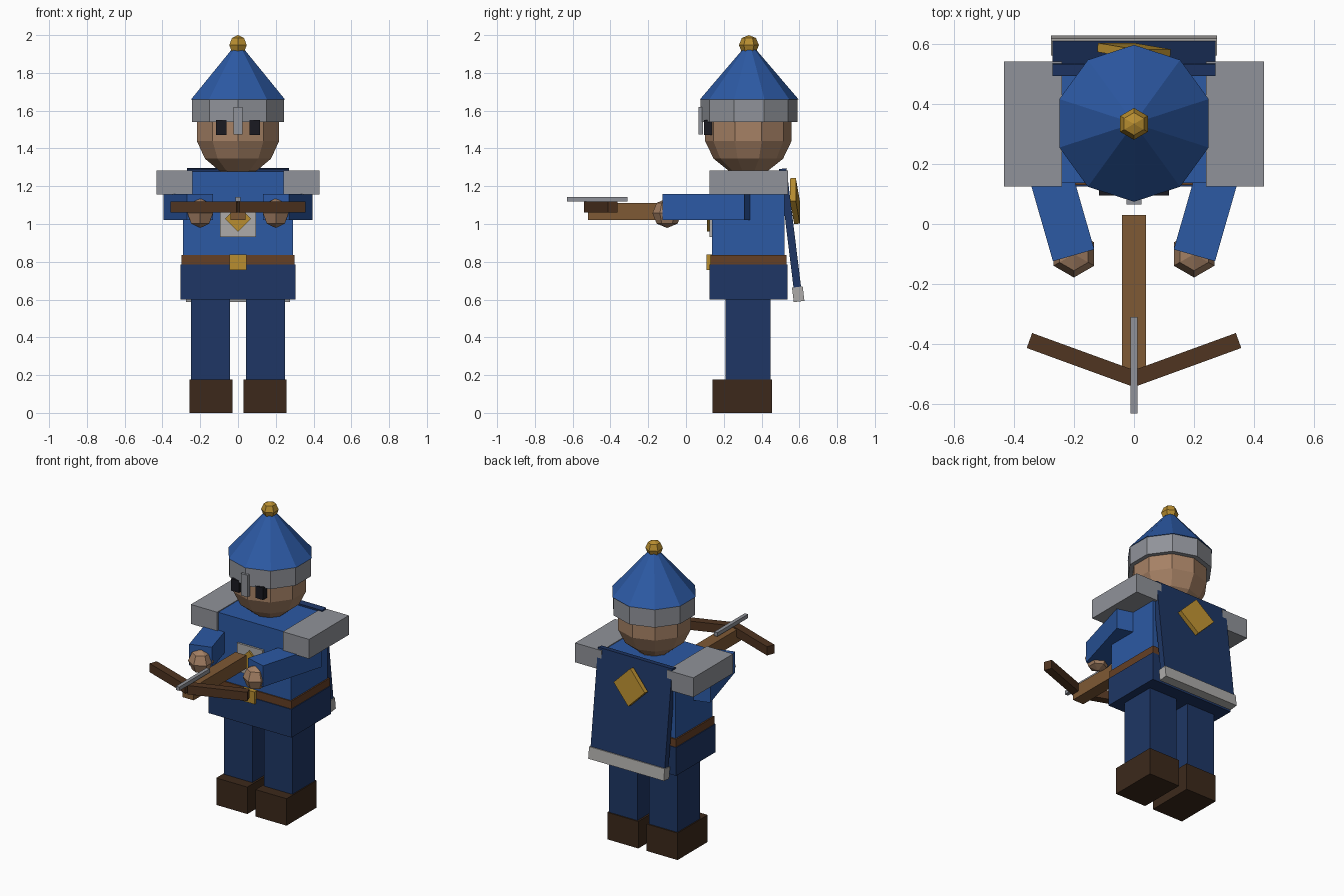
import bpy, bmesh
from math import radians
from mathutils import Matrix, Euler

if "Cube" in bpy.data.objects:
    bpy.data.objects.remove(bpy.data.objects["Cube"])


def mat(name, r, g, b):
    m = bpy.data.materials.new(name)
    m.diffuse_color = (r, g, b, 1)
    m.use_nodes = True
    m.node_tree.nodes["Principled BSDF"].inputs["Base Color"].default_value = m.diffuse_color
    return m


BLUE = mat("blue_cloth", 0.025, 0.10, 0.37)
NAVY = mat("navy_cloth", 0.013, 0.037, 0.13)
SKIN = mat("skin", 0.38, 0.22, 0.13)
BOOT = mat("boot_leather", 0.045, 0.022, 0.011)
LEATHER = mat("belt_leather", 0.13, 0.05, 0.018)
WOOD = mat("wood", 0.21, 0.10, 0.035)
DARKWOOD = mat("dark_wood", 0.08, 0.035, 0.015)
GOLD = mat("gold", 0.48, 0.27, 0.03)
STEEL = mat("steel", 0.28, 0.29, 0.32)
PALE = mat("pale_cloth", 0.42, 0.41, 0.40)
BLACK = mat("eye_black", 0.01, 0.01, 0.015)


def finish(name, bm, m):
    me = bpy.data.meshes.new(name)
    bm.to_mesh(me)
    bm.free()
    me.materials.append(m)
    ob = bpy.data.objects.new(name, me)
    bpy.context.collection.objects.link(ob)
    return ob


def box(name, c, size, m, rot=(0, 0, 0)):
    bm = bmesh.new()
    e = Euler([radians(a) for a in rot])
    bmesh.ops.create_cube(bm, size=1, matrix=Matrix.LocRotScale(c, e, size))
    return finish(name, bm, m)


def span(name, x, y, z, m):
    """Axis-aligned box from (min, max) pairs."""
    return box(name, [(a + b) / 2 for a, b in (x, y, z)],
               [b - a for a, b in (x, y, z)], m)


def ball(name, c, r, seg, rings, m):
    bm = bmesh.new()
    bmesh.ops.create_uvsphere(bm, u_segments=seg, v_segments=rings, radius=r,
                              matrix=Matrix.Translation(c))
    return finish(name, bm, m)


def cone(name, y, z0, z1, r0, r1, seg, m):
    bm = bmesh.new()
    bmesh.ops.create_cone(bm, cap_ends=True, segments=seg, radius1=r0, radius2=r1,
                          depth=z1 - z0, matrix=Matrix.Translation((0, y, (z0 + z1) / 2)))
    return finish(name, bm, m)


# Paired parts
for s, side in ((-1, "right"), (1, "left")):
    def sx(a, b):
        return tuple(sorted((s * a, s * b)))
    span(side + "_boot", sx(.03, .257), (.14, .455), (0, .178), BOOT)
    span(side + "_leg", sx(.042, .25), (.21, .447), (.17, .61), NAVY)
    span(side + "_shoulder_pad", sx(.24, .432), (.125, .54), (1.155, 1.283), STEEL)
    box(side + "_arm", (s * .263, .112, 1.09), (.143, .45, .14), BLUE, (0, 0, -16 * s))
    ball(side + "_hand", (s * .2, -.1, 1.057), .078, 6, 4, SKIN)
    span(side + "_eye", sx(.06, .116), (.095, .15), (1.47, 1.55), BLACK)
    box(side + "_bow_limb", (s * .174, -.451, 1.09), (.37, .053, .058), DARKWOOD, (0, 0, 20 * s))

# Body
span("tunic_skirt", (-.304, .304), (.125, .537), (.6, .786), NAVY)
span("belt", (-.299, .299), (.13, .532), (.78, .837), LEATHER)
span("torso", (-.29, .29), (.137, .522), (.83, 1.278), BLUE)
span("belt_buckle", (-.045, .045), (.108, .14), (.757, .838), GOLD)
span("chest_plate", (-.094, .094), (.124, .145), (.932, 1.12), PALE)
box("chest_diamond", (0, .122, 1.028), (.096, .02, .096), GOLD, (0, 45, 0))

# Head and helmet
cone("neck", .333, 1.22, 1.31, .1, .1, 10, SKIN)
ball("head", (0, .33, 1.492), .235, 10, 7, SKIN)
cone("helmet_band", .333, 1.54, 1.662, .257, .257, 10, STEEL)
cone("helmet_cone", .335, 1.66, 1.965, .261, 0, 10, BLUE)
ball("helmet_knob", (0, .333, 1.947), .053, 6, 4, GOLD)
span("nose_guard", (-.025, .025), (.065, .09), (1.475, 1.62), STEEL)

# Cape
box("cape", (0, .552, .968), (.542, .04, .655), NAVY, (7, 0, 0))
box("cape_trim", (0, .594, .628), (.552, .057, .077), PALE, (7, 0, 0))
box("cape_diamond", (0, .577, 1.122), (.172, .03, .172), GOLD, (7, 45, 0))

# Crossbow
span("crossbow_stock", (-.04, .04), (-.52, .03), (1.022, 1.11), WOOD)
span("crossbow_bolt", (-.012, .012), (-.63, -.31), (1.119, 1.144), STEEL)
